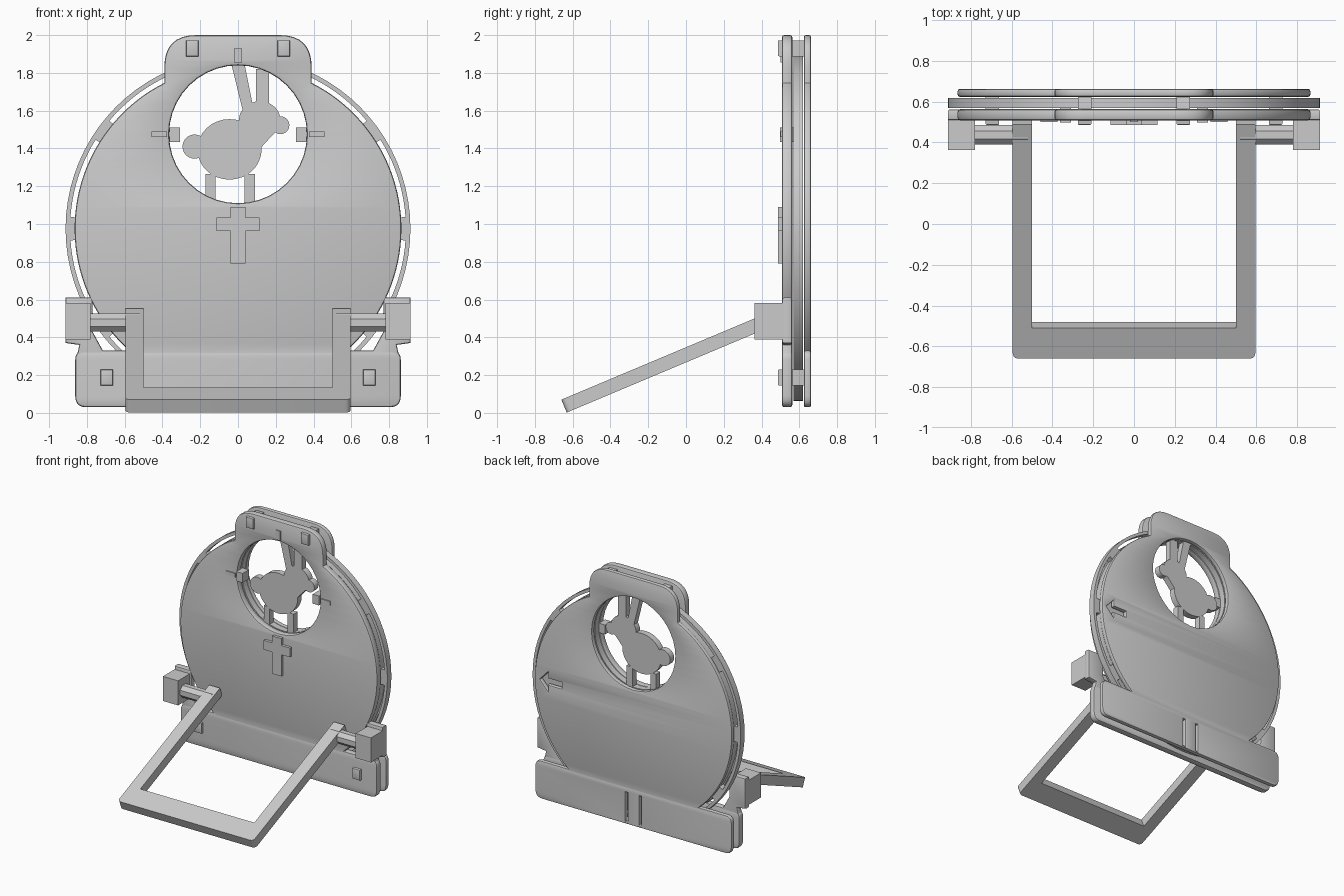
import bpy, bmesh
from math import sin, cos, asin, acos, pi, radians, sqrt
from mathutils import Vector, Matrix

if "Cube" in bpy.data.objects:
    bpy.data.objects.remove(bpy.data.objects["Cube"])

CZ, R = 0.975, 0.865          # disc centre height and plate radius
HZ, HR = 1.475, 0.365         # round window


def arc(cx, cz, rx, a0, a1, n, rz=None):
    rz = rz or rx
    return [(cx + rx * cos(a0 + (a1 - a0) * i / n), cz + rz * sin(a0 + (a1 - a0) * i / n))
            for i in range(n + 1)]


def ring(cx, cz, rx, n=40, rz=None):
    return arc(cx, cz, rx, 0, 2 * pi, n, rz)[:-1]


def rect(x0, x1, z0, z1):
    return [(x0, z0), (x1, z0), (x1, z1), (x0, z1)]


def fillet(prev, p, nxt, r, n=5):
    """Round one corner of a profile."""
    p = Vector(p)
    a = p + (Vector(prev) - p).normalized() * r
    b = p + (Vector(nxt) - p).normalized() * r
    return [tuple(a * (1 - t) ** 2 * 1 + p * 1.0 * 2 * t * (1 - t) + b * t * t)
            for t in [i / n for i in range(n + 1)]]


def finish(name, me, mat=None):
    bm = bmesh.new()
    bm.from_mesh(me)
    if mat:
        bm.transform(mat)
    bmesh.ops.remove_doubles(bm, verts=bm.verts, dist=0.0002)
    bmesh.ops.recalc_face_normals(bm, faces=bm.faces)
    bm.to_mesh(me)
    bm.free()
    ob = bpy.data.objects.new(name, me)
    bpy.context.collection.objects.link(ob)
    bpy.ops.object.select_all(action='DESELECT')
    ob.select_set(True)
    bpy.context.view_layer.objects.active = ob
    bpy.ops.object.shade_smooth_by_angle(angle=radians(25))
    return ob


UPRIGHT = Matrix.Rotation(pi / 2, 4, 'X')


def slab(name, loops, y0, y1, bevel=0.0, mat=None):
    """Extrude outline (and holes) in the x-z plane between y0 and y1."""
    cu = bpy.data.curves.new(name, 'CURVE')
    cu.dimensions, cu.fill_mode = '2D', 'BOTH'
    cu.extrude = (y1 - y0) / 2 - bevel
    cu.bevel_depth, cu.bevel_resolution, cu.offset = bevel, 1, -bevel
    for pts in loops:
        s = cu.splines.new('POLY')
        s.points.add(len(pts) - 1)
        for q, (x, z) in zip(s.points, pts):
            q.co = (x, z, 0, 1)
        s.use_cyclic_u = True
    tmp = bpy.data.objects.new(name + "_tmp", cu)
    bpy.context.collection.objects.link(tmp)
    dg = bpy.context.evaluated_depsgraph_get()
    me = bpy.data.meshes.new_from_object(tmp.evaluated_get(dg))
    bpy.data.objects.remove(tmp)
    if mat is None:
        mat = Matrix.Translation((0, (y0 + y1) / 2, 0)) @ UPRIGHT
    return finish(name, me, mat)


def mirror(pts):
    return [(-x, z) for x, z in reversed(pts)]


# Plate outline: base, disc arc and top tab
half = fillet((0, .03), (.862, .03), (.862, .33), .06)
half += fillet((.862, .03), (.862, .33), (.6, .33), .05)
half += arc(0, CZ, R, asin((.33 - CZ) / R), acos(.39 / R), 40)
half += fillet((.39, 1.7), (.39, 2.0), (0, 2.0), .17, 8)
outline = half + mirror(half)
window = ring(0, HZ, HR)
slab("front_plate", [outline, window], .508, .563, .012)

arrow = [(.82, CZ), (.75, CZ + .075), (.75, CZ + .025), (.63, CZ + .025),
         (.63, CZ - .025), (.75, CZ - .025), (.75, CZ - .075)]
latch = [rect(s * .06 - .01, s * .06 + .01, .05, .28) for s in (-1, 1)]
slab("back_plate", [outline, window, arrow] + latch, .624, .662, .01)

# Turning wheel with finger slots in the rim
slots = []
for k in range(10):
    if k != 2:
        a, b = radians(36 * k + 4), radians(36 * k + 32)
        slots.append(arc(0, CZ, .889, a, b, 10) + arc(0, CZ, .855, b, a, 10))
slab("wheel", [ring(0, CZ, .913, 80), ring(0, HZ, HR + .002)] + slots, .569, .619)

# Rabbit silhouette inside the window
RY = (.569, .619)
slab("rabbit_body", [ring(-.045, 1.395, .17, 32, .16)], *RY)
slab("rabbit_tail", [ring(-.23, 1.41, .064, 24)], *RY)
slab("rabbit_head", [ring(.115, 1.55, .11, 32, .1)], *RY)
slab("rabbit_snout", [ring(.225, 1.523, .047, 24)], *RY)
slab("rabbit_neck", [[(-.06, 1.53), (.02, 1.52), (.1, 1.62), (.2, 1.49), (.1, 1.38)]], *RY)
slab("rabbit_ear_left", [[(.03, 1.58), (.08, 1.62), (.035, 1.845), (-.035, 1.845)]], *RY)
slab("rabbit_ear_right", [rect(.095, .165, 1.6, 1.82)], *RY)
slab("rabbit_leg_back", [rect(-.172, -.12, 1.11, 1.265)], *RY)
slab("rabbit_leg_front", [rect(.035, .09, 1.1, 1.265)], *RY)

# Raised cross on the front
cross = [(.04, .79), (.04, .962), (.115, .962), (.115, 1.035), (.04, 1.035), (.04, 1.09)]
slab("cross", [cross + mirror(cross)], .486, .515)
slab("top_mark", [rect(-.02, .02, 1.855, 1.93)], .5, .515)

# Parts repeated on both sides
ear = [(.77, .61), (.77, .43), (.71, .32), (.71, .27), (.86, .27), (.84, .36), (.913, .37), (.913, .61)]
for s, side in ((-1, "left"), (1, "right")):
    def both(pts):
        return pts if s == 1 else mirror(pts)
    for nm, x, z in (("top", .242, 1.93), ("base", .695, .187)):
        slab(f"{nm}_peg_{side}", [both(rect(x - .033, x + .033, z - .042, z + .042))], .486, .63, .006)
    slab(f"side_mark_{side}", [both(rect(.375, .458, 1.46, 1.49))], .5, .515)
    slab(f"window_tab_{side}", [both(rect(.308, .362, 1.435, 1.51))], .497, .575)
    slab(f"hinge_ear_{side}", [both(ear)], .509, .562, .01)
    slab(f"hinge_block_{side}", [both(rect(.78, .913, .388, .583))], .362, .52)
    # octagonal hinge pin along x
    bm = bmesh.new()
    bmesh.ops.create_cone(bm, cap_ends=True, segments=8, radius1=.052, radius2=.052, depth=.28)
    me = bpy.data.meshes.new("pin")
    bm.to_mesh(me)
    bm.free()
    finish(f"hinge_pin_{side}", me, Matrix.Translation((s * .66, .437, .478)) @
           Matrix.Rotation(pi / 2, 4, 'Y') @ Matrix.Rotation(pi / 8, 4, 'Z'))

# Tilted U-shaped stand, drawn flat then rotated down to the ground
tilt, thick, length = radians(22.8), .074, 1.245
arm = fillet((0, 0), (.595, 0), (.595, 1), .03) + [(.595, length), (.5, length), (.5, .163)]
place = (Matrix.Translation((0, -.66, .07)) @ Matrix.Rotation(tilt, 4, 'X') @
         Matrix.Translation((0, 0, -thick / 2)))
slab("stand_frame", [arm + mirror(arm)], 0, thick, 0, place)
